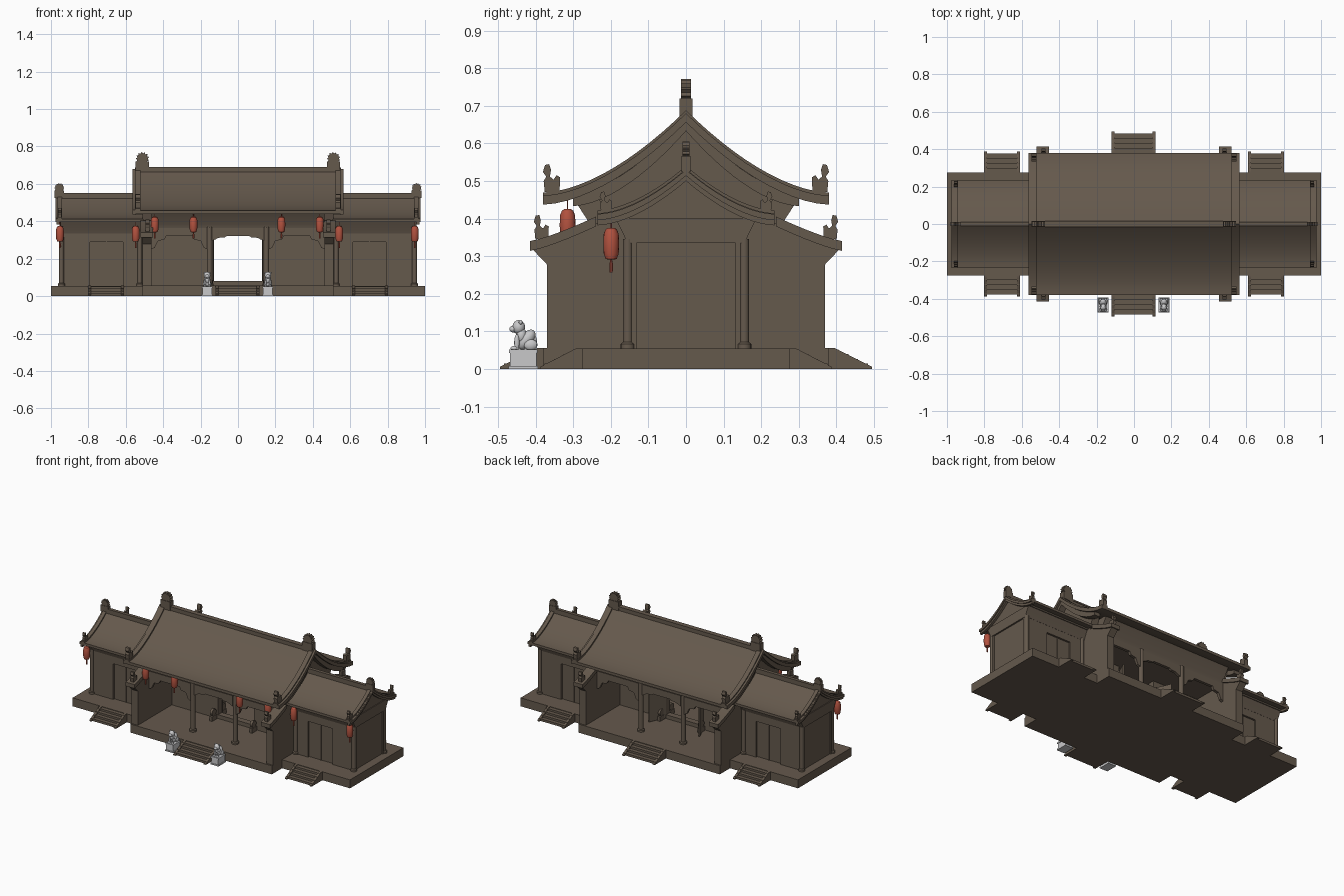
import bpy, bmesh, math
from mathutils import Matrix, Vector

if "Cube" in bpy.data.objects:
    bpy.data.objects.remove(bpy.data.objects["Cube"])


def material(name, rgb):
    m = bpy.data.materials.new(name)
    m.diffuse_color = (*rgb, 1)
    m.use_nodes = True
    m.node_tree.nodes["Principled BSDF"].inputs["Base Color"].default_value = m.diffuse_color
    return m


BROWN = material("brown timber and stone", (0.13, 0.10, 0.073))
RED = material("lantern red", (0.45, 0.085, 0.05))
GREY = material("pale grey stone", (0.58, 0.58, 0.59))


def finish(name, bm, mat):
    bmesh.ops.recalc_face_normals(bm, faces=bm.faces)
    me = bpy.data.meshes.new(name)
    bm.to_mesh(me)
    bm.free()
    me.materials.append(mat)
    ob = bpy.data.objects.new(name, me)
    bpy.context.collection.objects.link(ob)
    return ob


def prism(name, pts, axis, a, b, mat=BROWN):
    """Extrude a 2D outline from a to b along the axis (other two axes in order)."""
    bm = bmesh.new()
    rings = []
    for t in (min(a, b), max(a, b)):
        ring = []
        for p in pts:
            c = list(p)
            c.insert("xyz".index(axis), t)
            ring.append(bm.verts.new(c))
        rings.append(ring)
    n = len(pts)
    for i in range(n):
        j = (i + 1) % n
        bm.faces.new((rings[0][i], rings[0][j], rings[1][j], rings[1][i]))
    bm.faces.new(rings[0][::-1])
    bm.faces.new(rings[1])
    return finish(name, bm, mat)


def box(name, x0, x1, y0, y1, z0, z1, mat=BROWN):
    return prism(name, [(x0, y0), (x1, y0), (x1, y1), (x0, y1)], "z", z0, z1, mat)


def lathe(name, prof, x, y, mat=BROWN, n=16):
    """Stack of rings given as (radius, z)."""
    bm = bmesh.new()
    rings = [[bm.verts.new((x + r * math.cos(i * math.tau / n), y + r * math.sin(i * math.tau / n), z))
              for i in range(n)] for r, z in prof]
    for lo, hi in zip(rings, rings[1:]):
        for i in range(n):
            bm.faces.new((lo[i], lo[(i + 1) % n], hi[(i + 1) % n], hi[i]))
    bm.faces.new(rings[0])
    bm.faces.new(rings[-1])
    return finish(name, bm, mat)


def sag(y, half, top, low):
    return top - (top - low) * (1 - (1 - min(abs(y) / half, 1)) ** 1.7)


def band(half, top, low, up, down, n=24):
    """Closed cross-section following the sagging roof line."""
    ys = [half * (2 * i / n - 1) for i in range(n + 1)]
    return [(y, sag(y, half, top, low) + up) for y in ys] + \
           [(y, sag(y, half, top, low) - down) for y in reversed(ys)]


def beast(name, x, y, z, k):
    """Small crouching roof figure facing outward along y."""
    s = math.copysign(k, y)
    outline = [(-.024, -.01), (.016, -.012), (.019, .018), (.012, .03), (.021, .043), (.015, .062),
               (.004, .064), (-.001, .048), (.002, .03), (-.008, .022), (-.016, .034), (-.026, .028)]
    prism(name, [(y + s * a, z + k * b) for a, b in outline], "x", x - .013 * k, x + .013 * k)


def ridge_end(name, x, z, r, depth):
    """Scalloped ridge finial."""
    n = 26
    pts = [(x + (r if i % 2 else r * .78) * math.cos(i * math.tau / n),
            z + (r if i % 2 else r * .78) * math.sin(i * math.tau / n)) for i in range(n)]
    prism(name, pts, "y", -depth * .8, depth * .8)
    box(name + "_base", x - r, x + r * .95, -depth, depth, z - 2 * r, z - .45 * r)


def stairs(name, xc, half, y0, y1, s):
    for i in range(4):
        d = (y1 - y0) * .9 / 4
        box(name + "_step", xc - half, xc + half, s * y0, s * (y0 + d * (i + 1)), 0, .052 - .0125 * i)
    for e in (-1, 1):
        prism(name + "_cheek", [(s * y0, 0), (s * y1, 0), (s * y1, .006), (s * (y0 + .015), .056), (s * y0, .056)],
              "x", xc + e * half, xc + e * (half - .016))


def lantern(x, y, z, top):
    lathe("lantern", [(.009, z - .042), (.015, z - .04), (.02, z - .026), (.021, z), (.02, z + .026),
                      (.015, z + .038), (.009, z + .042)], x, y, RED)
    lathe("lantern_cord", [(.002, z + .04), (.002, top)], x, y, RED, 6)
    lathe("lantern_tassel", [(.004, z - .076), (.005, z - .055), (.002, z - .041)], x, y, RED, 8)


def column(x, y, top, r=.013):
    lathe("column", [(r * 1.45, .055), (r * 1.45, .066), (r, .071), (r, top)], x, y)


# platforms and threshold
box("wing_platform", -1, 1, -.275, .275, 0, .055)
box("hall_platform", -.51, .51, -.38, .38, 0, .0555)
box("door_threshold", -.13, .13, -.02, .02, .055, .08)

# central roof, ridge and frieze
MAIN = (.38, .676, .457)
WING = (.235, .53, .412)
prism("main_roof", band(*MAIN, 0, .018), "x", -.558, .558)
box("main_ridge", -.535, .535, -.013, .013, .64, .688)
box("main_ridge_cap", -.535, .535, -.016, .016, .68, .69)
prism("main_frieze", [(-.25, .365), (.25, .365), (.255, .385), (.305, .462), (-.305, .462), (-.255, .385)],
      "x", -.463, .463)

# flared gable wall outline: hall end walls reach up to the roof
half_wall = [(.37, .055), (.37, .278), (.408, .318), (.408, .33), (.34, .355), (.25, .385), (.21, .39), (.24, .477)]
roof_line = [(y, sag(y, *MAIN) - .008) for y in (.2, .15, .1, .05, 0)]
right_half = half_wall + roof_line
gable = right_half + [(-y, z) for y, z in reversed(right_half[:-1])]

# stepped bracket panels between porch columns
def bracket_panel(x0, x1, y, drop):
    left = [(0, .365), (0, .32 - drop), (.018, .325 - drop * .95), (.035, .32 - drop * .35),
            (.07, .32 - drop * .25), (.08, .322)]
    pts = [(x0 + a, z) for a, z in left] + [(x1 - a, z) for a, z in reversed(left)]
    prism("porch_bracket", pts, "y", y - .009, y + .009)


# pieces repeated front and back
for s in (-1, 1):
    stairs("hall_stairs", -.003, .118, .38, .495, s)
    bracket_panel(-.14, .14, s * .245, .024)
    for e in (-1, 1):
        column(e * .152, s * .245, .37, .015)
        a, b = sorted((e * .463, e * .165))
        bracket_panel(a, b, s * .245, .07)
        stairs("wing_stairs", e * .705, .096, .275, .387, s)

# pieces mirrored left and right
for e in (-1, 1):
    prism("hall_gable_wall", gable, "x", e * .463, e * .51)
    box("middle_wall", min(e * .463, e * .13), max(e * .463, e * .13), -.02, .02, .055, .37)
    leaf = box("open_door_leaf", 0, .115, -.005, .005, .06, .315)
    leaf.location = (e * .133, .02, 0)
    leaf.rotation_euler = (0, 0, math.radians(90 - e * 25))
    prism("main_gable_ridge", band(*MAIN, .012, .012), "x", e * .52, e * .55)
    prism("main_gable_board", band(*MAIN, .004, .02), "x", e * .548, e * .563)
    prism("main_gable_trim", [(y, z) for y, z in band(.3, .668, .468, 0, .035)], "x", e * .508, e * .55)
    ridge_end("main_ridge_end", e * .511, .735, .036, .017)

    # wing body, roof and gable
    box("wing_wall", min(e * .505, e * .945), max(e * .505, e * .945), -.145, .145, .055, .35)
    prism("wing_frieze", [(-.158, .335), (.158, .335), (.165, .355), (.188, .402), (-.188, .402), (-.165, .355)],
          "x", e * .505, e * .955)
    prism("wing_gable", band(.2, .522, .415, 0, 0)[:25] + [(.19, .395), (-.19, .395)], "x", e * .505, e * .95)
    prism("wing_roof", band(*WING, 0, .016), "x", e * .505, e * .977)
    prism("wing_gable_ridge", band(*WING, .01, .012), "x", e * .942, e * .965)
    prism("wing_gable_board", band(*WING, .002, .03), "x", e * .955, e * .97)
    box("wing_ridge", min(e * .51, e * .965), max(e * .51, e * .965), -.011, .011, .5, .55)
    ridge_end("wing_ridge_end", e * .955, .578, .027, .012)
    for f in (-.14, .14):
        box("end_wall_frame", min(e * .94, e * .952), max(e * .94, e * .952), f - .008, f + .008, .055, .335)

    for s in (-1, 1):
        column(e * .944, s * .155, .345)
        column(e * .525, s * .155, .345)
        # wing door: raised surround with inset leaf
        for x0, x1, z0, z1 in ((.51, .615, .055, .345), (.79, .94, .055, .345), (.61, .795, .288, .345)):
            box("wing_front_panel", min(e * x0, e * x1), max(e * x0, e * x1),
                min(s * .144, s * .157), max(s * .144, s * .157), z0, z1)
        box("wing_door_seam", e * .703 - .002, e * .703 + .002, s * .147 - .003, s * .147 + .003, .055, .288)
        # curved cap on the flared wall head
        ys = [.415 - .175 * i / 7 for i in range(8)]
        curve = [(y, .34 + .065 * ((.415 - y) / .175) ** 1.25) for y in ys]
        cap = curve + [(y, z - .026) for y, z in reversed(curve)]
        prism("wall_head_cap", [(s * y, z) for y, z in cap], "x", e * .455, e * .52)
        beast("wall_head_beast", e * .483, s * .387, .355, .85)
        beast("main_roof_beast", e * .535, s * .36, .482, .98)
        beast("wing_roof_beast", e * .953, s * .215, .427, .7)
        # round stones beside the open doorway
        drum = [(s * .05 + .022 * math.cos(i * math.tau / 14), .105 + .022 * math.sin(i * math.tau / 14))
                for i in range(14)]
        prism("door_drum_stone", drum, "x", e * .136, e * .152)
        box("door_drum_base", e * .144 - .01, e * .144 + .01, s * .05 - .025, s * .05 + .025, .055, .085)

# lanterns hang along the front only
for x in (-.445, -.238, .232, .437):
    lantern(x, -.315, .383, .458)
for x in (-.952, -.547, .541, .945):
    lantern(x, -.199, .333, .41)


# guardian lions on pedestals
def lion(x):
    box("lion_plinth", x - .029, x + .029, -.472, -.394, 0, .008, GREY)
    box("lion_pedestal", x - .025, x + .025, -.468, -.398, .006, .044, GREY)
    box("lion_pedestal_top", x - .028, x + .028, -.471, -.395, .043, .052, GREY)
    bm = bmesh.new()
    parts = [((0, -.424, .078), (.019, .018, .031), -38), ((0, -.438, .088), (.017, .015, .022), 0),
             ((0, -.445, .111), (.018, .017, .019), 0), ((0, -.46, .106), (.011, .01, .009), 0),
             ((0, -.404, .078), (.006, .007, .018), 15)]
    for d in (-1, 1):
        parts += [((d * .014, -.413, .064), (.009, .018, .015), 0), ((d * .012, -.45, .07), (.006, .007, .023), 0),
                  ((d * .012, -.457, .055), (.008, .01, .006), 0), ((d * .014, -.44, .124), (.005, .005, .006), 0)]
    for loc, size, tilt in parts:
        m = Matrix.Translation(Vector(loc) + Vector((x, 0, 0))) @ Matrix.Rotation(math.radians(tilt), 4, "X") \
            @ Matrix.Diagonal((*size, 1))
        bmesh.ops.create_uvsphere(bm, u_segments=14, v_segments=9, radius=1, matrix=m)
    finish("guardian_lion", bm, GREY)


for x in (-.165, .16):
    lion(x)

# smooth the curved surfaces, keep the edges sharp
bpy.ops.object.select_all(action="SELECT")
bpy.context.view_layer.objects.active = bpy.data.objects["main_roof"]
bpy.ops.object.shade_smooth_by_angle(angle=math.radians(30))
